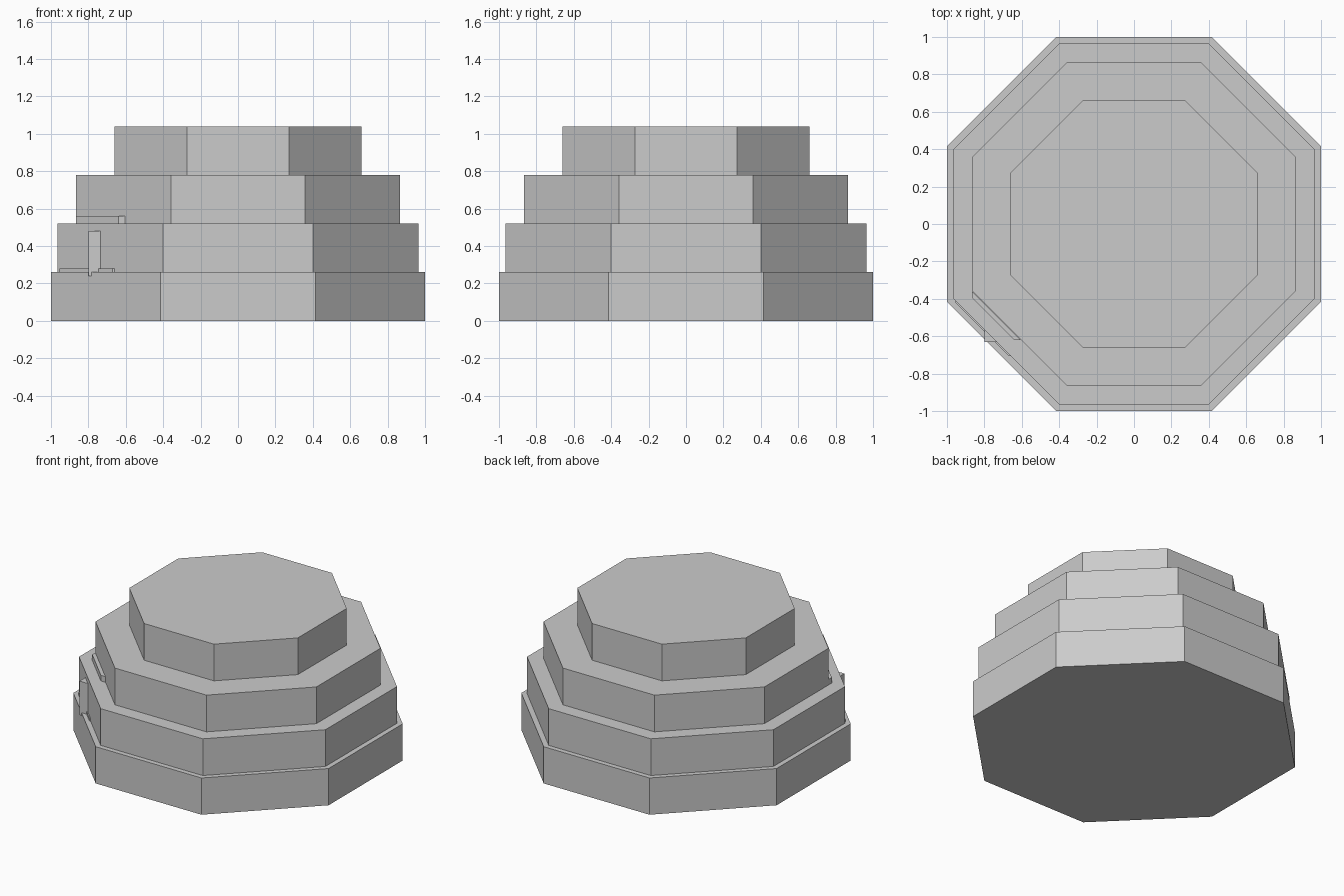
import bpy, bmesh, math

if "Cube" in bpy.data.objects:
    bpy.data.objects.remove(bpy.data.objects["Cube"])

stone = bpy.data.materials.new("grey stone")
stone.diffuse_color = (0.6, 0.6, 0.6, 1)
stone.use_nodes = True
stone.node_tree.nodes["Principled BSDF"].inputs["Base Color"].default_value = stone.diffuse_color


def prism(name, outline, z0, z1):
    """Extrude a counter-clockwise 2D outline from z0 to z1."""
    bm = bmesh.new()
    face = bm.faces.new([bm.verts.new((x, y, z0)) for x, y in outline])
    top = bmesh.ops.extrude_face_region(bm, geom=[face])["geom"]
    bmesh.ops.translate(bm, vec=(0, 0, z1 - z0),
                        verts=[v for v in top if isinstance(v, bmesh.types.BMVert)])
    bmesh.ops.recalc_face_normals(bm, faces=bm.faces)
    mesh = bpy.data.meshes.new(name)
    bm.to_mesh(mesh)
    bm.free()
    mesh.materials.append(stone)
    ob = bpy.data.objects.new(name, mesh)
    bpy.context.collection.objects.link(ob)
    return ob


def octagon(apothem):
    r = apothem / math.cos(math.pi / 8)
    return [(r * math.cos(a), r * math.sin(a))
            for a in (math.pi / 8 + i * math.pi / 4 for i in range(8))]


# Four stacked octagonal tiers
STEP = 0.26
for i, apothem in enumerate((1.0, 0.965, 0.865, 0.66)):
    prism(f"tier_{i + 1}", octagon(apothem), i * STEP, (i + 1) * STEP)

# Small post on the front-left side of the second tier
prism("post", [(-0.80, -0.63), (-0.735, -0.63), (-0.735, -0.565), (-0.80, -0.565)],
      0.24, 0.48)

# Thin ledge strips hugging the front-left faces, with square-cut ends
prism("lower_ledge", [(-0.955, -0.41), (-0.955, -0.42), (-0.67, -0.705), (-0.66, -0.705)],
      0.25, 0.28)
prism("upper_ledge", [(-0.865, -0.36), (-0.865, -0.395), (-0.64, -0.62), (-0.605, -0.62)],
      0.51, 0.56)
